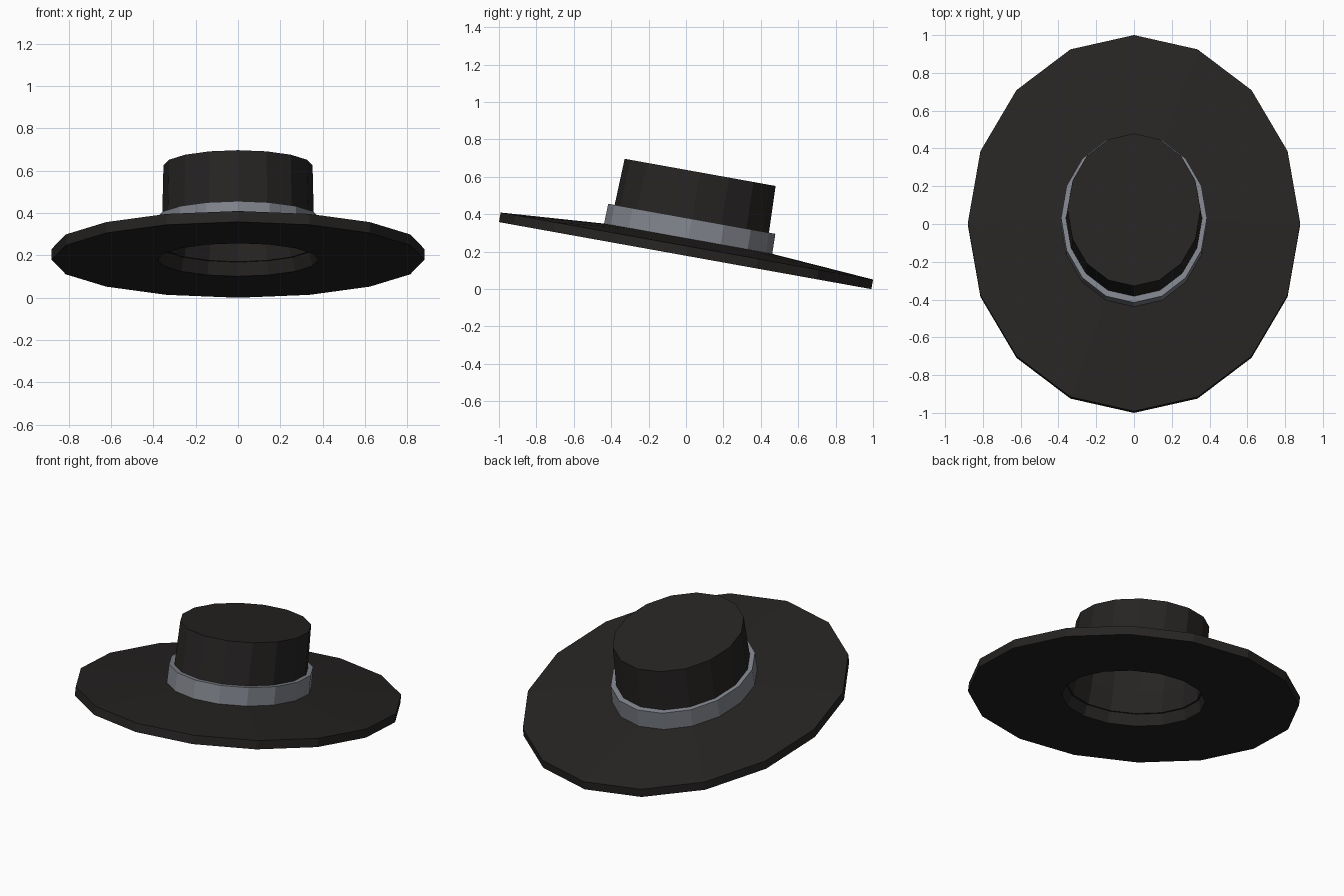
import bpy, bmesh
from math import sin, cos, pi, radians
from mathutils import Matrix

if "Cube" in bpy.data.objects:
    bpy.data.objects.remove(bpy.data.objects["Cube"])

SIDES = 16
# Whole hat leans back about the x axis, resting on its rear brim edge
TILT = Matrix.Translation((0, -0.0045, 0.179)) @ Matrix.Rotation(radians(-10.2), 4, 'X')


def material(name, color):
    mat = bpy.data.materials.new(name)
    mat.diffuse_color = (*color, 1)
    mat.use_nodes = True
    mat.node_tree.nodes["Principled BSDF"].inputs["Base Color"].default_value = mat.diffuse_color
    return mat


def oval_lathe(name, profile, mat, closed=True):
    """Sweep (x radius, y radius, height) points round an oval; open ends get capped."""
    bm = bmesh.new()
    rings = []
    for rx, ry, h in profile:
        rings.append([bm.verts.new((rx * sin(2 * pi * k / SIDES),
                                    ry * cos(2 * pi * k / SIDES), h))
                      for k in range(SIDES)])
    pairs = list(zip(rings, rings[1:]))
    if closed:
        pairs.append((rings[-1], rings[0]))
    else:
        bm.faces.new(rings[0])
        bm.faces.new(rings[-1])
    for a, b in pairs:
        for k in range(SIDES):
            n = (k + 1) % SIDES
            bm.faces.new((a[k], a[n], b[n], b[k]))
    bmesh.ops.recalc_face_normals(bm, faces=bm.faces)
    bm.transform(TILT)
    mesh = bpy.data.meshes.new(name)
    bm.to_mesh(mesh)
    bm.free()
    mesh.materials.append(mat)
    obj = bpy.data.objects.new(name, mesh)
    bpy.context.collection.objects.link(obj)
    return obj


felt = material("dark_felt", (0.02, 0.018, 0.017))
ribbon = material("grey_ribbon", (0.22, 0.235, 0.265))

# Wide brim: flat below, rising gently towards the crown, open in the middle
oval_lathe("brim", [(0.38, 0.44, 0), (0.88, 1.0115, 0), (0.88, 1.0115, 0.052),
                    (0.385, 0.452, 0.092), (0.362, 0.422, 0.092),
                    (0.362, 0.422, 0.07)], felt)

# Hollow crown: inner ceiling, inner wall, lower lip, outer wall, flat top
oval_lathe("crown", [(0.342, 0.402, 0.44), (0.342, 0.402, 0.19), (0.352, 0.412, 0.065),
                     (0.362, 0.423, 0.065), (0.358, 0.419, 0.2),
                     (0.352, 0.41, 0.452)], felt, closed=False)

# Ribbon band round the base of the crown
oval_lathe("hat_band", [(0.388, 0.457, 0.08), (0.386, 0.454, 0.2),
                        (0.36, 0.42, 0.2), (0.363, 0.424, 0.08)], ribbon)
